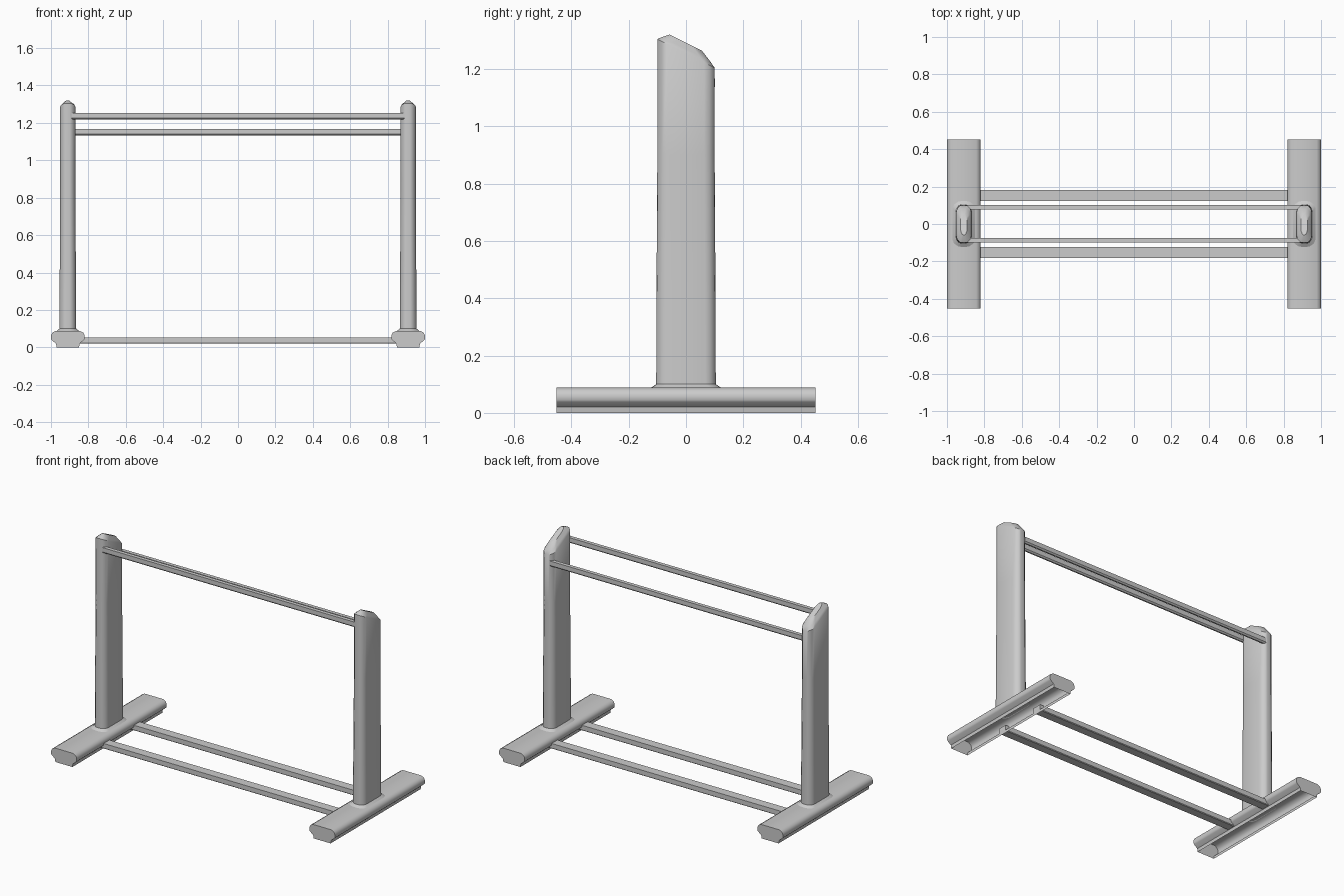
import bpy, bmesh, math

if "Cube" in bpy.data.objects:
    bpy.data.objects.remove(bpy.data.objects["Cube"])


def finish(name, bm, angle=40):
    bmesh.ops.recalc_face_normals(bm, faces=bm.faces[:])
    me = bpy.data.meshes.new(name)
    bm.to_mesh(me)
    bm.free()
    ob = bpy.data.objects.new(name, me)
    bpy.context.collection.objects.link(ob)
    bpy.ops.object.select_all(action='DESELECT')
    ob.select_set(True)
    bpy.context.view_layer.objects.active = ob
    bpy.ops.object.shade_smooth_by_angle(angle=math.radians(angle))
    return ob


def loft(name, rings, caps=(True, True), angle=40):
    """Skin a stack of equal-length closed rings."""
    bm = bmesh.new()
    loops = [[bm.verts.new(p) for p in r] for r in rings]
    n = len(loops[0])
    for a, b in zip(loops, loops[1:]):
        for i in range(n):
            j = (i + 1) % n
            bm.faces.new((a[i], a[j], b[j], b[i]))
    for use, loop in zip(caps, (loops[0], loops[-1])):
        if use:
            bm.faces.new(loop)
    return finish(name, bm, angle)


def foot(name, cx):
    # rounded tread over a recessed, open-bottomed plinth
    half = [(.06, 0), (.063, .02), (.085, .038), (.09, .045), (.09, .064),
            (.083, .078), (.066, .088)]
    prof = half + [(-x, z) for x, z in reversed(half)]
    bm = bmesh.new()
    ends = [[bm.verts.new((cx + x, y, z)) for x, z in prof] for y in (-.453, .453)]
    a, b = ends
    for i in range(len(prof) - 1):
        bm.faces.new((a[i], a[i + 1], b[i + 1], b[i]))
    bm.faces.new(a)
    bm.faces.new(b)
    finish(name, bm)


def section(hx, hy, end=.028):
    """Slot-shaped outline with rounded ends."""
    q = [(1, 1 - end / hy * 1.3), (.88, 1 - end / hy * .65), (.5, 1 - end / hy * .08), (.25, 1)]
    r = [(hx * x, hy * y) for x, y in q]
    r += [(-x, y) for x, y in reversed(r)]
    return r + [(-x, -y) for x, y in r]


def post(name, cx):
    rings = []
    # flared base and slightly tapering shaft
    for hx, hy, z in ((.062, .125, .086), (.045, .104, .1), (.043, .103, .42), (.0405, .1, .9)):
        rings.append([(cx + x, y, z) for x, y in section(hx, hy)])
    # sloping rounded cap
    caps = ((.0405, -.1, .1, 1.305, 1.205), (.033, -.085, .084, 1.312, 1.228),
            (.018, -.058, .056, 1.321, 1.264))
    for hx, y0, y1, z0, z1 in caps:
        mid, hy = (y0 + y1) / 2, (y1 - y0) / 2
        rings.append([(cx + x, mid + y, z0 + (z1 - z0) * (y + hy) / (2 * hy))
                      for x, y in section(hx, hy)])
    loft(name, rings, caps=(False, True), angle=35)


def rail(name, half_len, y, z, hy, hz, chamfer):
    # bar with a bevelled lower edge
    prof = [(-hy, hz), (hy, hz), (hy, -hz + chamfer), (hy - chamfer, -hz),
            (-hy + chamfer, -hz), (-hy, -hz + chamfer)]
    loft(name, [[(x, y + p, z + q) for p, q in prof] for x in (-half_len, half_len)], angle=20)


for side, s in (("left", -1), ("right", 1)):
    foot(side + "_foot", s * .91)
    post(side + "_post", s * .91)

rail("front_top_rail", .89, -.087, 1.235, .012, .018, .008)
rail("back_top_rail", .89, .09, 1.15, .012, .018, .008)
for label, s in (("front", -1), ("back", 1)):
    rail(label + "_floor_rail", .845, s * .152, .037, .029, .017, .004)
